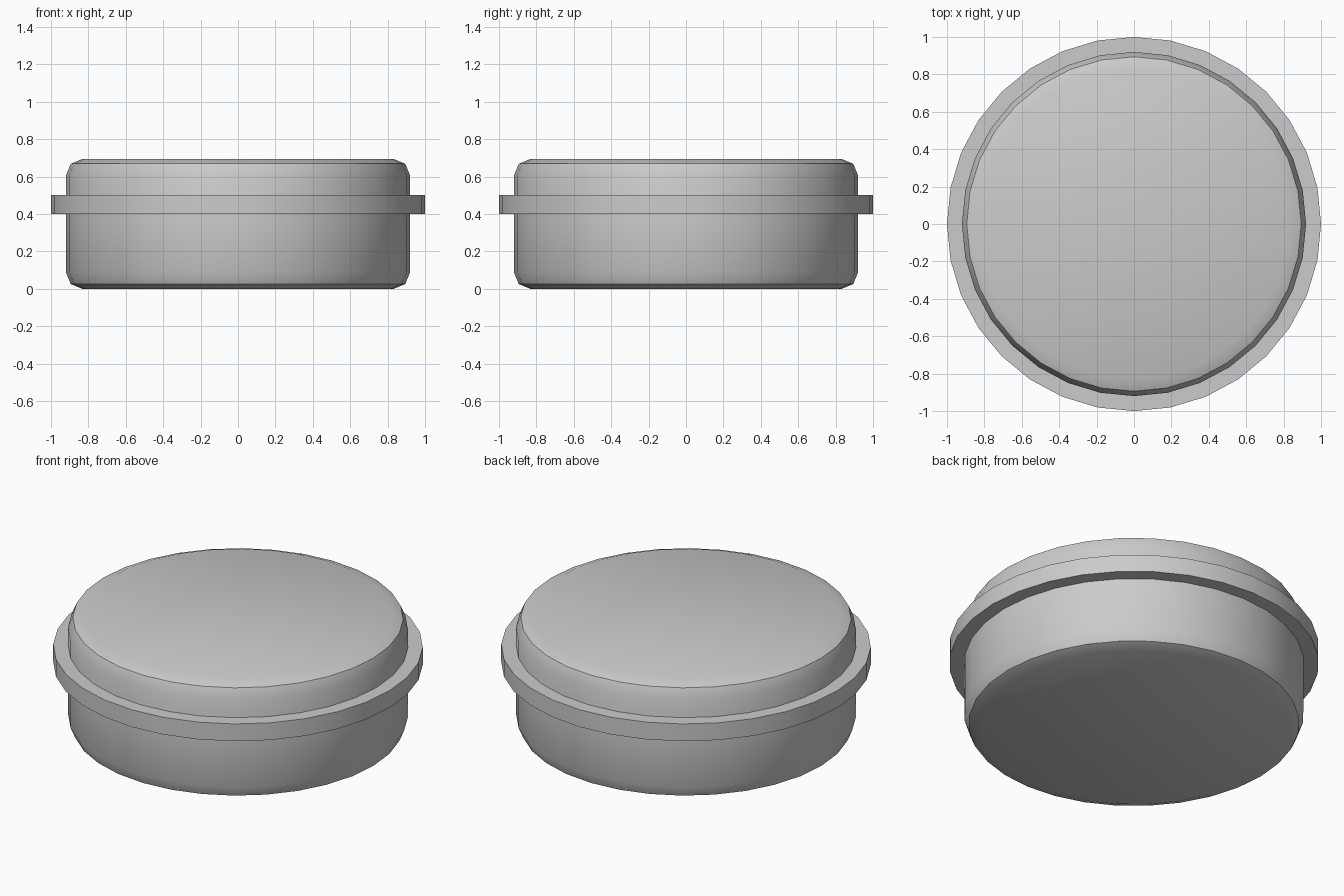
import bpy
import math

if "Cube" in bpy.data.objects:
    bpy.data.objects.remove(bpy.data.objects["Cube"], do_unlink=True)

SIDES = 32

grey = bpy.data.materials.new("plain_grey")
grey.use_nodes = True
colour = (0.6, 0.6, 0.6, 1)
grey.diffuse_color = colour
grey.node_tree.nodes["Principled BSDF"].inputs["Base Color"].default_value = colour


def disc(name, radius, bottom, top, bevel=0):
    """Upright cylinder, optionally with rounded rims."""
    bpy.ops.mesh.primitive_cylinder_add(
        vertices=SIDES, radius=radius, depth=top - bottom,
        location=(0, 0, (bottom + top) / 2))
    obj = bpy.context.object
    obj.name = name
    obj.data.materials.append(grey)
    if bevel:
        mod = obj.modifiers.new("rounded_rims", "BEVEL")
        mod.width = bevel
        mod.segments = 2
        mod.limit_method = "ANGLE"
        mod.angle_limit = math.radians(30)
        bpy.ops.object.modifier_apply(modifier=mod.name)
    bpy.ops.object.shade_smooth_by_angle(angle=math.radians(30))
    return obj


# Round drum with rounded top and bottom rims
disc("drum_body", 0.92, 0, 0.695, bevel=0.088)

# Flat collar around the drum, just above the middle
disc("collar", 1, 0.4, 0.503)
